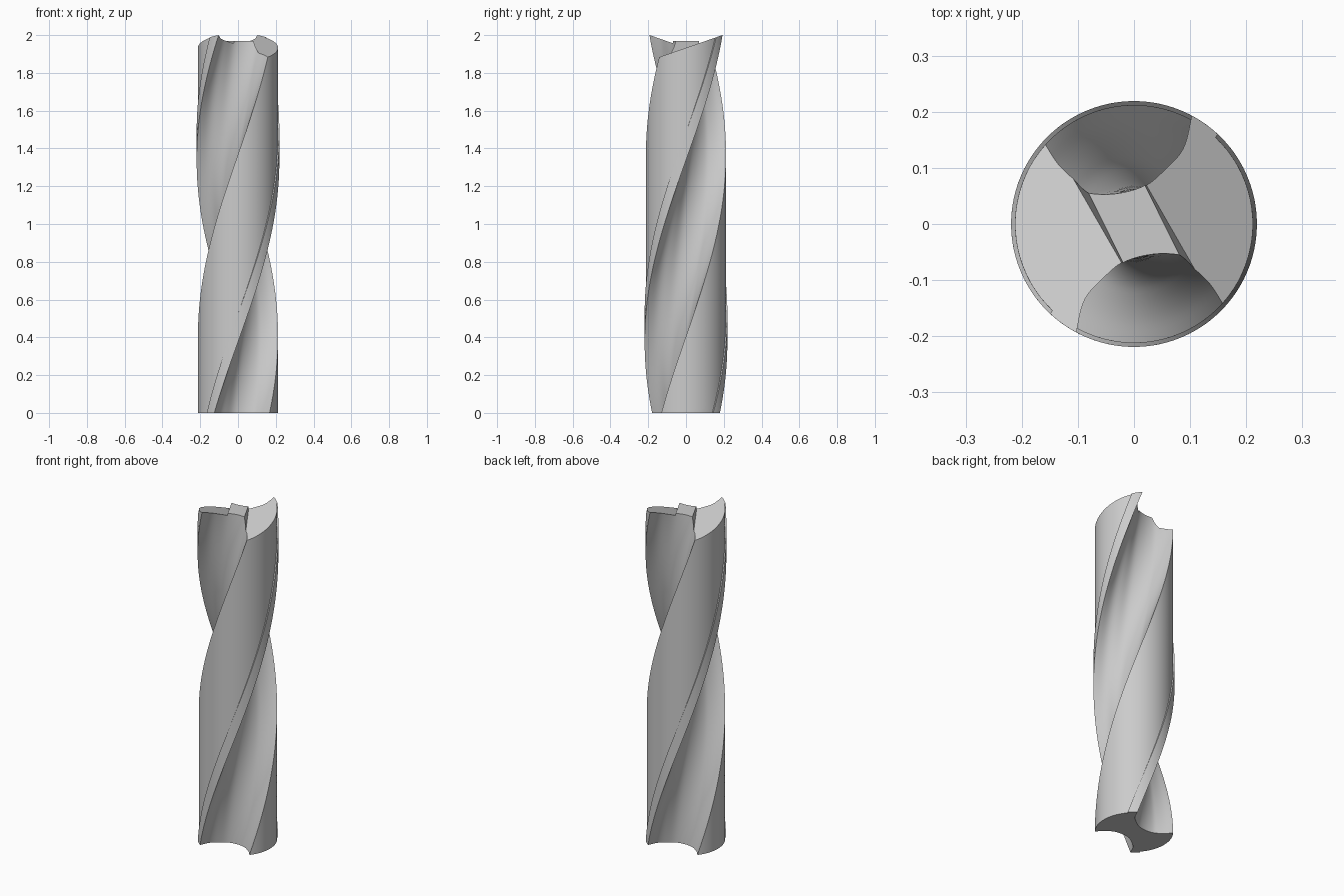
import bpy, bmesh, math
from mathutils import Vector, Matrix

cube = bpy.data.objects.get("Cube")
if cube:
    bpy.data.objects.remove(cube, do_unlink=True)

TWIST = math.radians(187) / 2      # turn per unit of height
MARGIN_R, LAND_R = 0.219, 0.212
STEPS, RAW_TOP = 80, 2.05
WEB_Z, TIP_Z, TIP_Y, RELIEF = 1.97, 2.0, 0.193, 0.348

steel = bpy.data.materials.new("grey steel")
steel.use_nodes = True
grey = (0.6, 0.6, 0.6, 1)
steel.diffuse_color = grey
steel.node_tree.nodes["Principled BSDF"].inputs["Base Color"].default_value = grey


def make_object(name, bm):
    bmesh.ops.recalc_face_normals(bm, faces=bm.faces)
    mesh = bpy.data.meshes.new(name)
    bm.to_mesh(mesh)
    bm.free()
    mesh.materials.append(steel)
    obj = bpy.data.objects.new(name, mesh)
    bpy.context.collection.objects.link(obj)
    return obj


def arc(radius, start, end, count):
    angles = [math.radians(start + (end - start) * i / count) for i in range(count + 1)]
    return [Vector((radius * math.cos(a), radius * math.sin(a))) for a in angles]


def smooth_path(pts, sub):
    """Catmull-Rom curve through the points."""
    p = [2 * pts[0] - pts[1]] + pts + [2 * pts[-1] - pts[-2]]
    out = []
    for a, b, c, d in zip(p, p[1:], p[2:], p[3:]):
        for i in range(sub):
            t = i / sub
            out.append(0.5 * (2 * b + (c - a) * t + (2 * a - 5 * b + 4 * c - d) * t * t
                              + (3 * b - a - 3 * c + d) * t ** 3))
    return out + [pts[-1]]


# Cross-section at the tip height: land, raised margin, flute; then the same turned half round
land = arc(LAND_R, -31, 48, 20)
margin = arc(MARGIN_R, 48, 62, 4)
flute = smooth_path([margin[-1]] + [Vector(p) for p in (
    (0.083, 0.137), (0.05, 0.1), (0.013, 0.068), (-0.037, 0.052), (-0.085, 0.051),
    (-0.117, 0.062), (-0.151, 0.082))] + [-land[0]], 4)
half = land + margin + flute[1:-1]
section = half + [-p for p in half]

# Twisted body
bm = bmesh.new()
rings = []
for k in range(STEPS + 1):
    z = RAW_TOP * k / STEPS
    turn = Matrix.Rotation((z - TIP_Z) * TWIST, 3, 'Z')
    rings.append([bm.verts.new(turn @ Vector((p.x, p.y, z))) for p in section])
n = len(section)
for low, high in zip(rings, rings[1:]):
    for i in range(n):
        j = (i + 1) % n
        bm.faces.new((low[i], low[j], high[j], high[i]))
bm.faces.new(rings[0][::-1])
bm.faces.new(rings[-1])
body = make_object("twisted_cutter_body", bm)

# Web direction across the end, and its outward normal
along = Vector((0.445, -0.896, 0))
out = Vector((0.896, 0.445, 0))
WEB_HALF, LEAN, REACH, HIGH = 0.048, 0.2, 0.4, 2.2


def hull(name, points, angle=0):
    bm = bmesh.new()
    for p in points:
        bm.verts.new(Matrix.Rotation(angle, 3, 'Z') @ p)
    bmesh.ops.convex_hull(bm, input=bm.verts)
    bmesh.ops.dissolve_limit(bm, angle_limit=0.001, verts=bm.verts, edges=bm.edges)
    obj = make_object(name, bm)
    obj.hide_render = True
    return obj


# Sloping relief cutter, bounded inside by the leaning web wall
points = []
base = TIP_Z - RELIEF * TIP_Y
for u in (-REACH, REACH):
    wall = ((WEB_HALF + LEAN * (WEB_Z - base - RELIEF * u * along.y))
            / (1 + LEAN * RELIEF * out.y))
    for v in (wall, REACH):
        p = along * u + out * v
        points.append(p + Vector((0, 0, base + RELIEF * p.y)))
    for v in (WEB_HALF + LEAN * (WEB_Z - HIGH), REACH):
        points.append(along * u + out * v + Vector((0, 0, HIGH)))
cutters = [hull("relief_cutter_" + side, points, a)
           for side, a in (("left", 0), ("right", math.pi))]

# Flat cutter over the central web
cutters.append(hull("web_cutter", [along * u + out * v + Vector((0, 0, z))
                                   for u in (-REACH, REACH)
                                   for v in (-WEB_HALF, WEB_HALF)
                                   for z in (WEB_Z, HIGH + 0.05)]))

# Grind the end, then keep only the finished body
for c in cutters:
    mod = body.modifiers.new(c.name, 'BOOLEAN')
    mod.operation = 'DIFFERENCE'
    mod.solver = 'EXACT'
    mod.object = c
bpy.context.view_layer.update()
ground = bpy.data.meshes.new_from_object(
    body.evaluated_get(bpy.context.evaluated_depsgraph_get()))
body.modifiers.clear()
body.data = ground
for c in cutters:
    bpy.data.objects.remove(c, do_unlink=True)

bpy.ops.object.select_all(action='DESELECT')
body.select_set(True)
bpy.context.view_layer.objects.active = body
bpy.ops.object.shade_smooth_by_angle(angle=math.radians(30))
